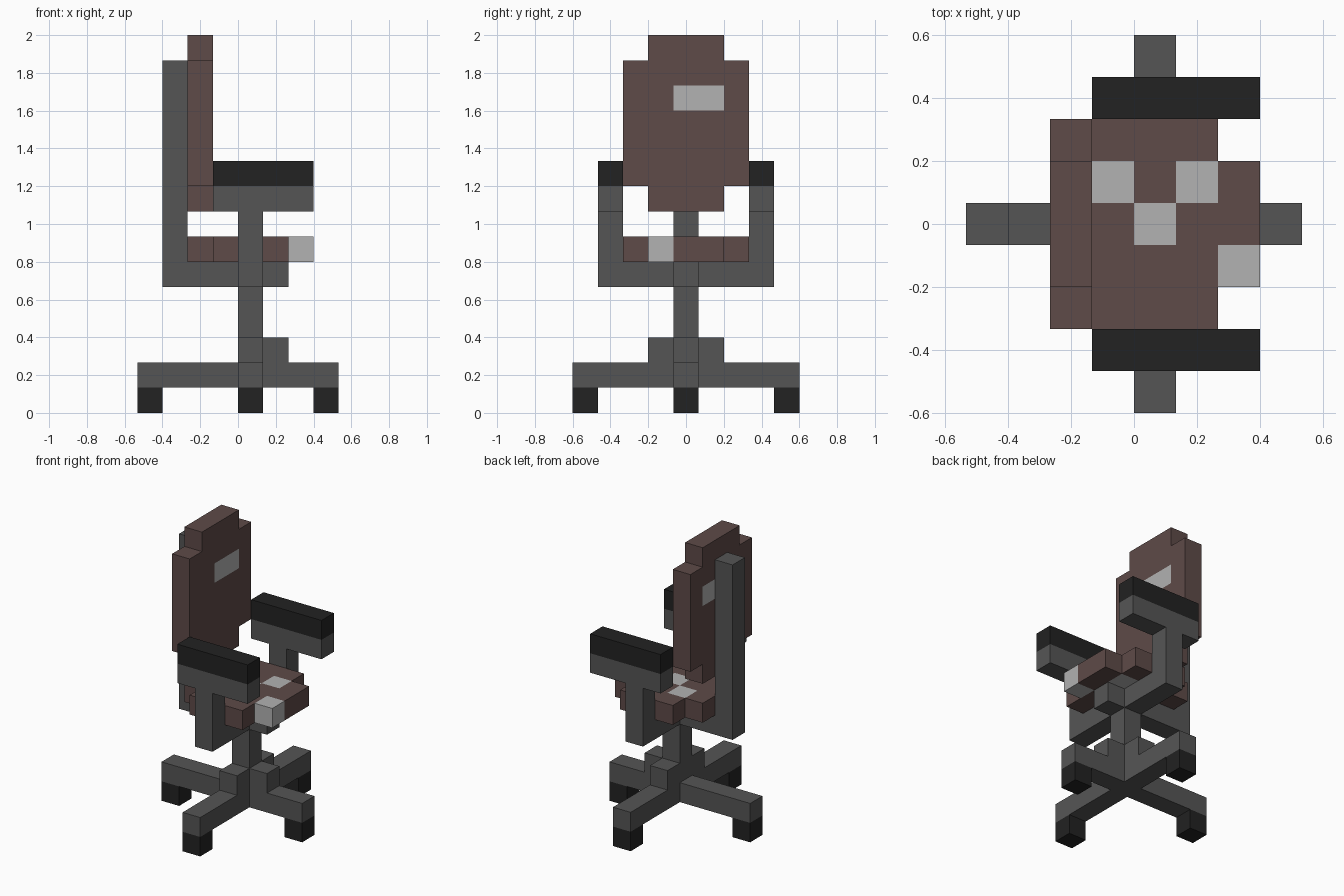
import bpy
import bmesh
from math import radians
from mathutils import Vector

cube = bpy.data.objects.get("Cube")
if cube:
    bpy.data.objects.remove(cube, do_unlink=True)

U = 2 / 15  # edge of one block


def make_material(name, r, g, b):
    mat = bpy.data.materials.new(name)
    mat.use_nodes = True
    mat.diffuse_color = (r, g, b, 1)
    bsdf = next(n for n in mat.node_tree.nodes if n.type == 'BSDF_PRINCIPLED')
    bsdf.inputs["Base Color"].default_value = (r, g, b, 1)
    bsdf.inputs["Roughness"].default_value = 0.9
    return mat


METAL = make_material("grey metal", 0.091, 0.091, 0.091)
RUBBER = make_material("black rubber", 0.016, 0.016, 0.016)
FABRIC = make_material("brown fabric", 0.112, 0.069, 0.065)
PATCH = make_material("light grey patch", 0.445, 0.445, 0.445)


def cells(boxes):
    """Lower corners of all blocks inside boxes (x0, x1, y0, y1, z0, z1)."""
    found = set()
    for x0, x1, y0, y1, z0, z1 in boxes:
        for i in range(round(x1 - x0)):
            for j in range(round(y1 - y0)):
                for k in range(round(z1 - z0)):
                    found.add((x0 + i, y0 + j, z0 + k))
    return found


def block_part(name, boxes, mat, patches=()):
    """Join boxes into one clean skin; blocks inside patches get the patch colour."""
    solid, marked = cells(boxes), cells(patches)
    bm = bmesh.new()
    for c in solid:
        for axis in range(3):
            for side in (0, 1):
                step = [0, 0, 0]
                step[axis] = 2 * side - 1
                if tuple(a + b for a, b in zip(c, step)) in solid:
                    continue
                corners = []
                for p, q in ((0, 0), (1, 0), (1, 1), (0, 1)):
                    v = Vector(c)
                    v[axis] += side
                    v[(axis + 1) % 3] += p
                    v[(axis + 2) % 3] += q
                    corners.append(bm.verts.new(v * U))
                face = bm.faces.new(corners if side else corners[::-1])
                face.material_index = int(c in marked)
    bmesh.ops.remove_doubles(bm, verts=bm.verts[:], dist=1e-4)
    bmesh.ops.dissolve_limit(bm, angle_limit=radians(1), verts=bm.verts[:],
                             edges=bm.edges[:], delimit={'MATERIAL'})
    mesh = bpy.data.meshes.new(name)
    bm.to_mesh(mesh)
    bm.free()
    mesh.materials.append(mat)
    if patches:
        mesh.materials.append(PATCH)
    obj = bpy.data.objects.new(name, mesh)
    bpy.context.collection.objects.link(obj)
    return obj


# Four-legged base with stepped hub
block_part("base", [(-4, 4, -.5, .5, 1, 2), (0, 1, -4.5, 4.5, 1, 2),
                    (0, 2, -.5, .5, 2, 3), (0, 1, -1.5, 1.5, 2, 3)], METAL)

# Wheels under the leg ends
for name, x, y in (("back", -4, -.5), ("front", 3, -.5),
                   ("right", 0, -4.5), ("left", 0, 3.5)):
    block_part(name + "_wheel", [(x, x + 1, y, y + 1, 0, 1)], RUBBER)

# Column and the frame carrying arms and backrest
block_part("column", [(0, 1, -.5, .5, 3, 5)], METAL)
block_part("frame", [(-3, 2, -.5, .5, 5, 6), (0, 1, -3.5, 3.5, 5, 6),
                     (-3, -2, -.5, .5, 5, 14)], METAL)

# Armrests on both sides
for name, y in (("right", -3.5), ("left", 2.5)):
    block_part(name + "_arm", [(0, 1, y, y + 1, 6, 8),
                               (-1, 3, y, y + 1, 8, 9)], METAL)
    block_part(name + "_arm_pad", [(-1, 3, y, y + 1, 9, 10)], RUBBER)

# Seat with narrowed front and back, and light patches
block_part("seat", [(-1, 2, -2.5, 2.5, 6, 7), (-2, 3, -1.5, 1.5, 6, 7)], FABRIC,
           [(x, x + 1, y, y + 1, 6, 7)
            for x, y in ((-1, .5), (0, -.5), (1, .5), (2, -1.5))])

# Backrest with narrowed top and bottom, and a patch right through it
block_part("backrest", [(-2, -1, -2.5, 2.5, 9, 14), (-2, -1, -1.5, 1.5, 8, 15)],
           FABRIC, [(-2, -1, -.5, 1.5, 12, 13)])
